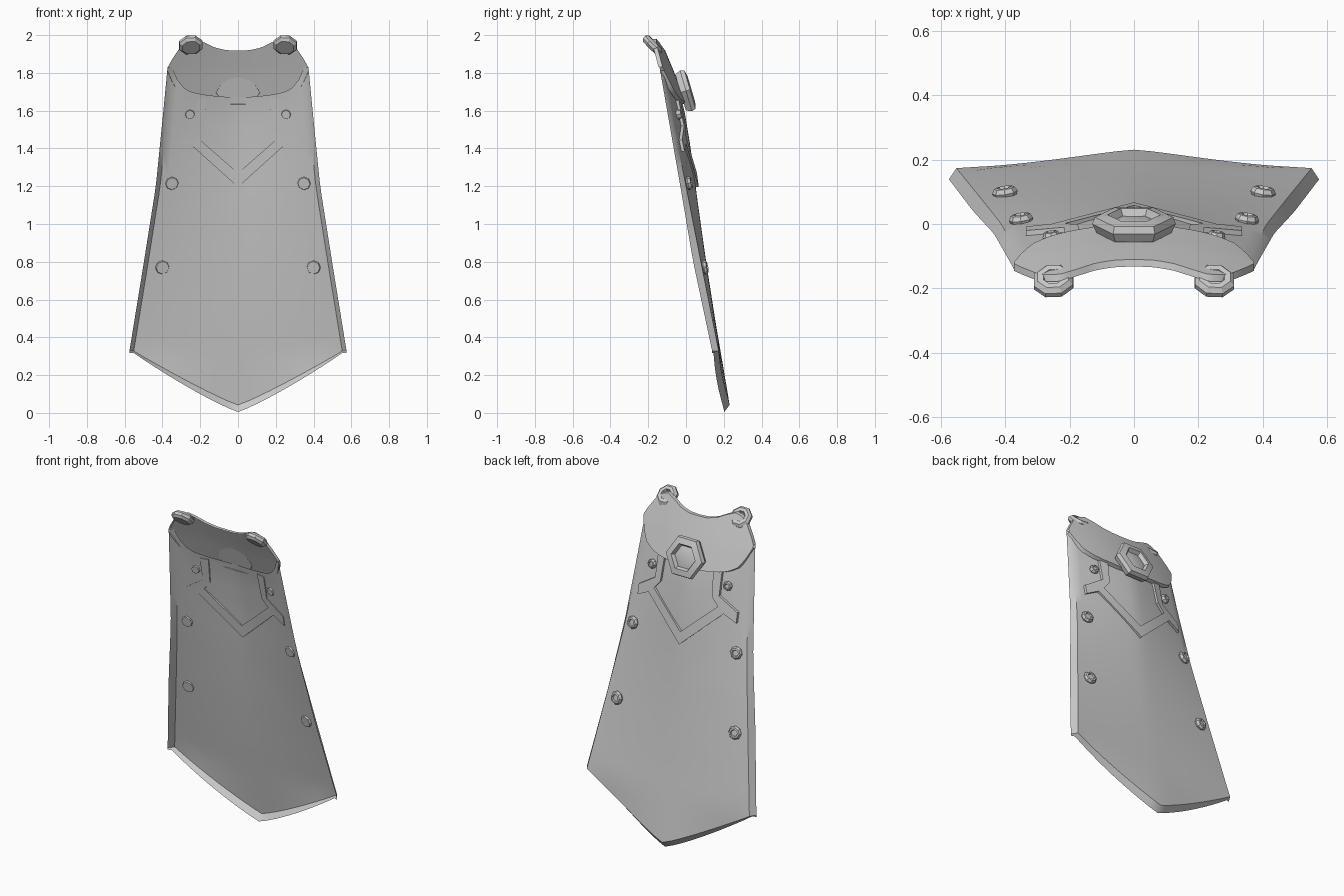
import bpy, bmesh, math
from mathutils import Vector, Matrix

if "Cube" in bpy.data.objects:
    bpy.data.objects.remove(bpy.data.objects["Cube"])


def curve(points):
    """Piecewise linear lookup smoothed a little with neighbouring samples."""
    def raw(t):
        if t <= points[0][0]:
            return points[0][1]
        for (a, p), (b, q) in zip(points, points[1:]):
            if t <= b:
                return p + (q - p) * (t - a) / (b - a)
        return points[-1][1]
    return raw


half_width = curve([(0, .60), (.32, .553), (.8, .475), (1.2, .412), (1.6, .372), (1.83, .350)])
ridge_y = curve([(0, .235), (.05, .23), (.49, .155), (.81, .105), (1.13, .06), (1.4, .025),
                 (1.64, -.015), (1.8, -.075), (1.92, -.125), (2, -.16)])
side_y = curve([(.32, .175), (.77, .085), (1.2, .0), (1.58, -.075), (1.83, -.122)])
hem_y = curve([(.32, .14), (.8, .038), (1.2, -.03), (1.6, -.1), (1.83, -.14)])
collar_low = curve([(0, 1.64), (.1, 1.645), (.2, 1.657), (.26, 1.672), (.31, 1.70), (.345, 1.75), (.37, 1.815)])
collar_top = curve([(0, 1.918), (.06, 1.92), (.12, 1.933), (.18, 1.962), (.23, 1.98), (.28, 1.962),
                    (.31, 1.93), (.35, 1.87), (.37, 1.83)])


def cape_y(x, z):
    """Depth of the cape's back surface at a point."""
    s = min(abs(x) / half_width(z), 1)
    return ridge_y(z) + (side_y(z) - ridge_y(z)) * s ** 1.4


def finish(name, bm, angle=35):
    me = bpy.data.meshes.new(name)
    bm.to_mesh(me)
    bm.free()
    me.shade_smooth()
    me.set_sharp_from_angle(angle=math.radians(angle))
    ob = bpy.data.objects.new(name, me)
    bpy.context.collection.objects.link(ob)
    return ob


def sheet(name, rows):
    bm = bmesh.new()
    grid = [[bm.verts.new(p) for p in row] for row in rows]
    for r, q in zip(grid, grid[1:]):
        for i in range(len(r) - 1):
            bm.faces.new((r[i], r[i + 1], q[i + 1], q[i]))
    return finish(name, bm)


# Cape cloth: a grid with its side and bottom hems folded forward
N, M = 10, 20
rows = []
for j in range(M + 2):
    row = []
    for i in range(-N - 1, N + 2):
        u = max(-1, min(1, i / N))
        a = abs(u)
        low = .042 + .285 * a ** 1.12
        top = min(collar_low(a * .37) + .03, 1.83)
        v = min(j, M) / M
        z = top + (low - top) * v
        x = u * half_width(max(z, .32) if a == 1 else z)
        if a < 1:
            x = u * half_width(max(.32, z)) if z > .32 else u * .553
        y = cape_y(x, z)
        if abs(i) > N:
            x += math.copysign(.023, u)
            y = hem_y(z)
        if j > M:
            z -= .037 - .027 * a ** 2
            y -= .028 if abs(i) <= N else 0
        row.append((x, y, z))
    rows.append(row)
sheet("cape_cloth", rows)

# Collar: curved yoke with folded neck and lower rims
rows = []
K = 18
for j in range(-1, 10):
    row = []
    for i in range(-K, K + 1):
        x = .372 * i / K
        t, b = collar_top(abs(x)), collar_low(abs(x))
        z = t + (b - t) * max(0, min(j, 8)) / 8
        y = ridge_y(z) - .36 * x * x + .014
        if j < 0:
            y -= .022
        if j > 8:
            y -= .022
            z -= .008
        row.append((x, y, z))
    rows.append(row)
sheet("collar", rows)


def turned(name, profile, sides, loc, normal, spin=0):
    """Revolve (radius, height) pairs about a normal, closing both ends."""
    bm = bmesh.new()
    n = Vector(normal).normalized()
    ax = Vector((1, 0, 0))
    ax = (ax - n * ax.dot(n)).normalized()
    ay = n.cross(ax)
    rings = []
    for r, h in profile:
        ring = []
        for k in range(sides):
            a = 2 * math.pi * k / sides + spin
            ring.append(bm.verts.new(Vector(loc) + ax * r * math.cos(a) + ay * r * math.sin(a) + n * h))
        rings.append(ring)
    for p, q in zip(rings, rings[1:]):
        for k in range(sides):
            m = (k + 1) % sides
            bm.faces.new((p[k], p[m], q[m], q[k]))
    bm.faces.new(rings[0][::-1])
    bm.faces.new(rings[-1])
    return finish(name, bm, 30)


# Hexagonal brooch with recessed centre
turned("brooch", [(.115, -.03), (.13, .0), (.122, .022), (.082, .03), (.070, .008), (.045, .014)],
       6, (0, .0, 1.705), (0, .96, .28))

for s, side in ((-1, "left"), (1, "right")):
    # Shoulder buttons
    turned("shoulder_button_" + side,
           [(.05, -.022), (.066, -.008), (.066, .008), (.052, .022), (.033, .022), (.026, .008)],
           8, (s * .25, -.178, 1.948), (s * .05, .7, .7), math.pi / 8)
    # Studs along the sides
    for k, (x, z, r) in enumerate([(.4, .77, .04), (.35, 1.215, .038), (.255, 1.58, .028)]):
        y = cape_y(x, z)
        turned(f"stud_{side}_{k}",
               [(r * .85, -.008), (r, .008), (r * .8, .022), (r * .55, .024), (r * .45, .016)],
               8, (s * x, y, z), (s * .15, .97, .2))

# Chevron trim: raised plates following the cloth, mirrored
A, B, C, D = (.165, 1.665), (.217, 1.665), (.217, 1.52), (.335, 1.445)
E, F, G, H = (.335, 1.385), (.255, 1.425), (0, 1.195), (0, 1.27)
I, J = (.217, 1.46), (.175, 1.51)
bm = bmesh.new()
for s in (-1, 1):
    front, back = {}, {}
    quads = [(A, B, C, J), (C, D, E, F), (C, F, I, J), (F, G, H, I)]
    for p in (A, B, C, D, E, F, G, H, I, J):
        y = cape_y(*p)
        back[p] = bm.verts.new((s * p[0], y + .016, p[1]))
        front[p] = bm.verts.new((s * p[0], y - .006, p[1]))
    for q in quads:
        bm.faces.new([back[p] for p in q])
        bm.faces.new([front[p] for p in reversed(q)])
    rim = [A, B, C, D, E, F, G, H, I, J]
    for p, q in zip(rim, rim[1:] + rim[:1]):
        if (p, q) != (G, H):
            bm.faces.new((back[q], back[p], front[p], front[q]))
bmesh.ops.remove_doubles(bm, verts=bm.verts, dist=.0005)
bmesh.ops.recalc_face_normals(bm, faces=bm.faces)
finish("chevron_trim", bm)
